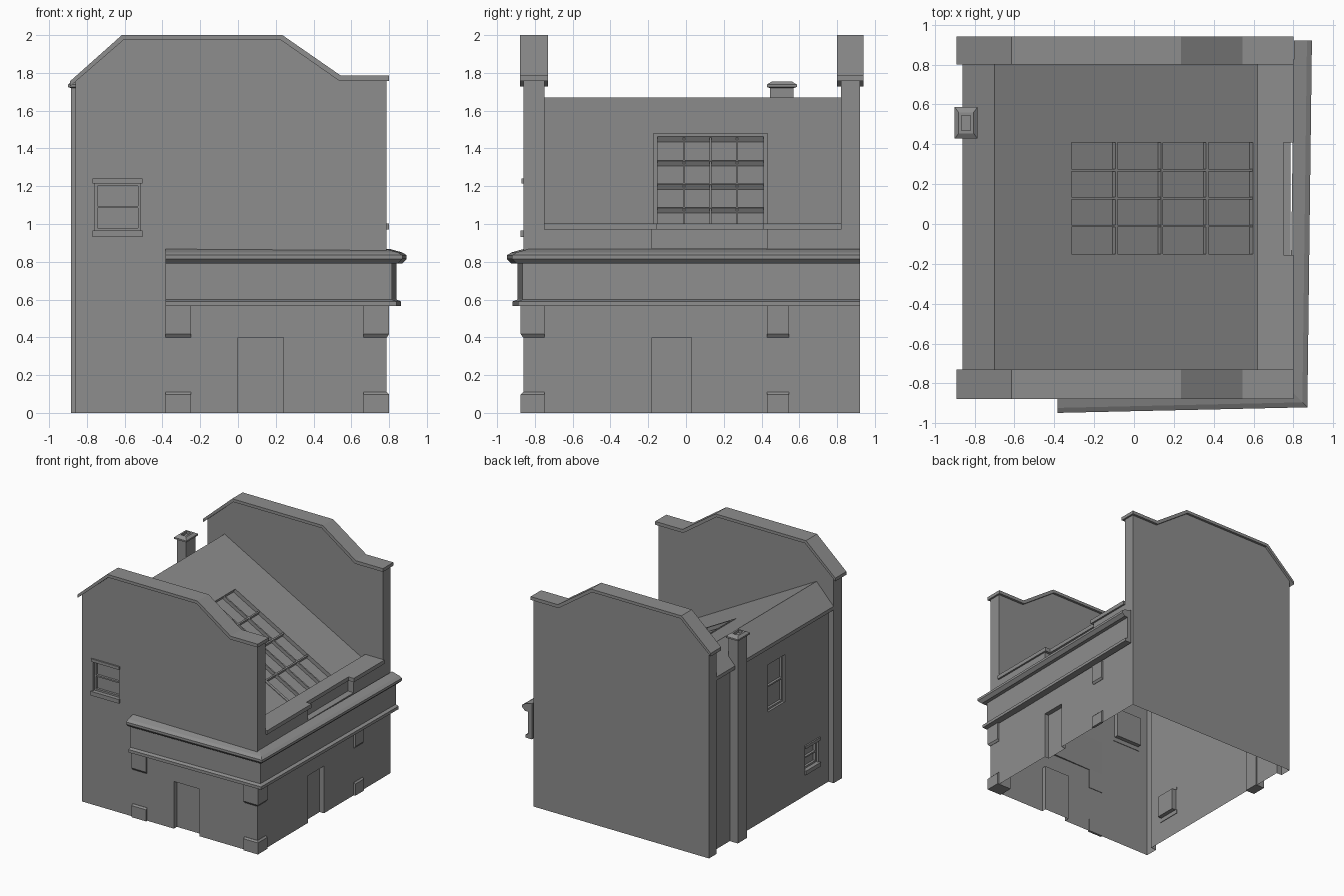
import bpy, bmesh, math
from mathutils import Matrix, Vector

if "Cube" in bpy.data.objects:
    bpy.data.objects.remove(bpy.data.objects["Cube"])

mat = bpy.data.materials.new("plain_grey")
mat.use_nodes = True
GREY = (0.27, 0.27, 0.27, 1)
mat.diffuse_color = GREY
mat.node_tree.nodes["Principled BSDF"].inputs["Base Color"].default_value = GREY


def finish(name, bm):
    bmesh.ops.recalc_face_normals(bm, faces=bm.faces)
    me = bpy.data.meshes.new(name)
    bm.to_mesh(me)
    bm.free()
    me.materials.append(mat)
    ob = bpy.data.objects.new(name, me)
    bpy.context.collection.objects.link(ob)
    return ob


def add_loft(bm, loops, caps=True):
    """Skin a stack of equal-length closed loops."""
    vs = [[bm.verts.new(p) for p in loop] for loop in loops]
    n = len(vs[0])
    for a, b in zip(vs, vs[1:]):
        for i in range(n):
            j = (i + 1) % n
            bm.faces.new((a[i], a[j], b[j], b[i]))
    if caps:
        bm.faces.new(vs[0])
        bm.faces.new(vs[-1])


def rect(x0, x1, y0, y1, z):
    return [(x0, y0, z), (x1, y0, z), (x1, y1, z), (x0, y1, z)]


def add_box(bm, lo, hi):
    x0, x1 = sorted((lo[0], hi[0]))
    y0, y1 = sorted((lo[1], hi[1]))
    z0, z1 = sorted((lo[2], hi[2]))
    add_loft(bm, [rect(x0, x1, y0, y1, z0), rect(x0, x1, y0, y1, z1)])


def boxes(name, pairs, matrix=None):
    bm = bmesh.new()
    for lo, hi in pairs:
        add_box(bm, lo, hi)
    if matrix is not None:
        bm.transform(matrix)
    return finish(name, bm)


def stack(name, rings):
    bm = bmesh.new()
    add_loft(bm, [rect(*r) for r in rings])
    return finish(name, bm)


def prism_y(name, profile, y0, y1):
    bm = bmesh.new()
    add_loft(bm, [[(x, y, z) for x, z in profile] for y in (y0, y1)])
    return finish(name, bm)


def boolean(target, tool, operation):
    m = target.modifiers.new("bool", 'BOOLEAN')
    m.operation, m.object, m.solver = operation, tool, 'EXACT'
    bpy.context.view_layer.objects.active = target
    bpy.ops.object.modifier_apply(modifier=m.name)
    bpy.data.objects.remove(tool)


# Main body with sloping roof, and the two shaped end walls
XL, XR, YF, YB, XW = -0.86, 0.785, -0.86, 0.92, -0.81
body = prism_y("house_shell", [
    (XW, 0), (XW, 1.47), (XL, 1.47), (XL, 1.50), (-0.70, 1.67),
    (0.62, 0.95), (0.62, 0.975), (XR, 0.975), (XR, 0)], -0.80, 0.87)
gable = [(XL, 0), (XL, 1.76), (-0.61, 1.98), (0.23, 1.98),
         (0.54, 1.765), (XR, 1.765), (XR, 0)]
for y0, y1 in ((YF, -0.75), (0.82, YB)):
    boolean(body, prism_y("end_wall", gable, y0, y1), 'UNION')

# Roof frame: local x runs down the slope, local z points out of the roof
d = Vector((1.32, 0, -0.72)).normalized()
n = Vector((-d.z, 0, d.x))
slope = Matrix(((d.x, 0, n.x, -0.70), (0, 1, 0, 0), (d.z, 0, n.z, 1.67), (0, 0, 0, 1)))


def down(x):
    return (x + 0.70) / d.x


# Doors, windows, parapet notch and skylight recess
WINDOWS = [("front_window", "front", -0.76, -0.515, 0.965, 1.215, True),
           ("left_small_window", "side", -0.62, -0.44, 0.215, 0.40, True),
           ("left_tall_window", "side", -0.17, 0.06, 0.90, 1.30, False)]


def wall_point(wall, u, out, z):
    return (u, YF - out, z) if wall == "front" else (XW - out, u, z)


cuts = [((0.0, YF - 0.1, -0.1), (0.24, YF + 0.04, 0.40)),
        ((XR - 0.04, -0.18, -0.1), (XR + 0.1, 0.03, 0.40)),
        ((0.73, -0.18, 0.87), (0.95, 0.43, 1.1))]
for _, wall, u0, u1, z0, z1, _ in WINDOWS:
    cuts.append((wall_point(wall, u0, -0.04, z0), wall_point(wall, u1, 0.04, z1)))
boolean(body, boxes("opening_cutter", cuts), 'DIFFERENCE')
SX0, SX1, SY0, SY1 = down(-0.315), down(0.595), -0.15, 0.41
boolean(body, boxes("skylight_cutter", [((SX0, SY0, -0.03), (SX1, SY1, 0.1))], slope),
        'DIFFERENCE')

# Leave the underside open
bm = bmesh.new()
bm.from_mesh(body.data)
bmesh.ops.delete(bm, geom=[f for f in bm.faces if all(v.co.z < 0.001 for v in f.verts)],
                 context='FACES')
bm.to_mesh(body.data)
bm.free()

# Skylight frame and glazing bars
t, top = 0.006, 0.004
bars = [((down(-0.345), SY0 - 0.025, -0.01), (SX0, SY1 + 0.025, top)),
        ((SX1, SY0 - 0.025, -0.01), (down(0.619), SY1 + 0.025, top)),
        ((SX0, SY0 - 0.025, -0.01), (SX1, SY0, top)),
        ((SX0, SY1, -0.01), (SX1, SY1 + 0.025, top))]
for k in (1, 2, 3):
    u = SX0 + (SX1 - SX0) * k / 4
    v = SY0 + (SY1 - SY0) * k / 4
    bars.append(((u - t, SY0, -0.03), (u + t, SY1, 0)))
    bars.append(((SX0, v - t, -0.03), (SX1, v + t, -0.002)))
boxes("skylight_frame", bars, slope)

# Sash windows with lintels and sills
for name, wall, u0, u1, z0, z1, trimmed in WINDOWS:
    f, zm = 0.015, (z0 + z1) / 2
    parts = [(u0, u0 + f, z0, z1), (u1 - f, u1, z0, z1), (u0 + f, u1 - f, z0, z0 + f),
             (u0 + f, u1 - f, z1 - f, z1), (u0 + f, u1 - f, zm - 0.006, zm + 0.006)]
    boxes(name + "_frame", [(wall_point(wall, a, -0.04, c), wall_point(wall, b, -0.02, e))
                            for a, b, c, e in parts])
    if trimmed:
        boxes(name + "_trim", [
            (wall_point(wall, u0 - 0.01, -0.005, z0 - 0.035), wall_point(wall, u1 + 0.01, 0.015, z0)),
            (wall_point(wall, u0 - 0.01, -0.005, z1), wall_point(wall, u1 + 0.01, 0.012, z1 + 0.025))])

# Coping on the end walls
line = [(-0.89, 1.755), (-0.615, 2.0), (0.235, 2.0), (0.545, 1.785), (0.80, 1.785)]
under = [(0.80, 1.757), (0.537, 1.757), (0.225, 1.975), (-0.605, 1.975), (-0.89, 1.728)]
prism_y("front_coping", line + under, -0.878, -0.73)
prism_y("back_coping", line + under, 0.80, 0.94)

# Coping on the side parapet, stepping back at the notch
plan = [(0.62, -0.752), (0.80, -0.752), (0.80, -0.155), (0.75, -0.155),
        (0.75, 0.41), (0.80, 0.41), (0.80, 0.822), (0.62, 0.822)]
bm = bmesh.new()
add_loft(bm, [[(x, y, z) for x, y in plan] for z in (0.97, 1.003)])
finish("side_parapet_coping", bm)

# Fascia with cornice, wrapping the front corner
section = [(-0.035, 0.565), (0.025, 0.565), (0.025, 0.59), (0, 0.60), (0, 0.79),
           (0.03, 0.79), (0.055, 0.815), (0.055, 0.835), (0.03, 0.85), (-0.035, 0.868)]
bm = bmesh.new()
add_loft(bm, [[(-0.385, -0.893 - o, z) for o, z in section],
              [(0.815 + o, -0.865 - o, z) for o, z in section],
              [(0.838 + o, YB, z) for o, z in section]])
finish("fascia_and_cornice", bm)

# Brackets under the fascia and plinth blocks at the ground
SPOTS = {"front": (-0.385, -0.25, -0.875, YF + 0.005),
         "corner": (0.665, 0.80, -0.875, -0.75),
         "side": (XR - 0.005, 0.80, 0.43, 0.545)}
for place, (x0, x1, y0, y1) in SPOTS.items():
    dx = 0.012 if x1 > 0.7 else 0       # taper only the outward faces
    dy = 0.012 if y0 < 0 else 0
    full, small = (x0, x1, y0, y1), (x0, x1 - dx, y0 + dy, y1)
    stack(place + "_bracket", [small + (0.40,), full + (0.417,), full + (0.57,)])
    stack(place + "_plinth_block", [full + (0,), full + (0.098,), small + (0.11,)])

# Chimney against the left wall, with cap and hollow flue
stack("chimney", [
    (-0.885, -0.80, 0.445, 0.57, 0), (-0.885, -0.80, 0.445, 0.57, 1.72),
    (-0.90, -0.785, 0.428, 0.587, 1.725), (-0.90, -0.785, 0.428, 0.587, 1.738),
    (-0.88, -0.805, 0.455, 0.56, 1.755), (-0.865, -0.82, 0.47, 0.545, 1.755),
    (-0.865, -0.82, 0.47, 0.545, 1.735)])
